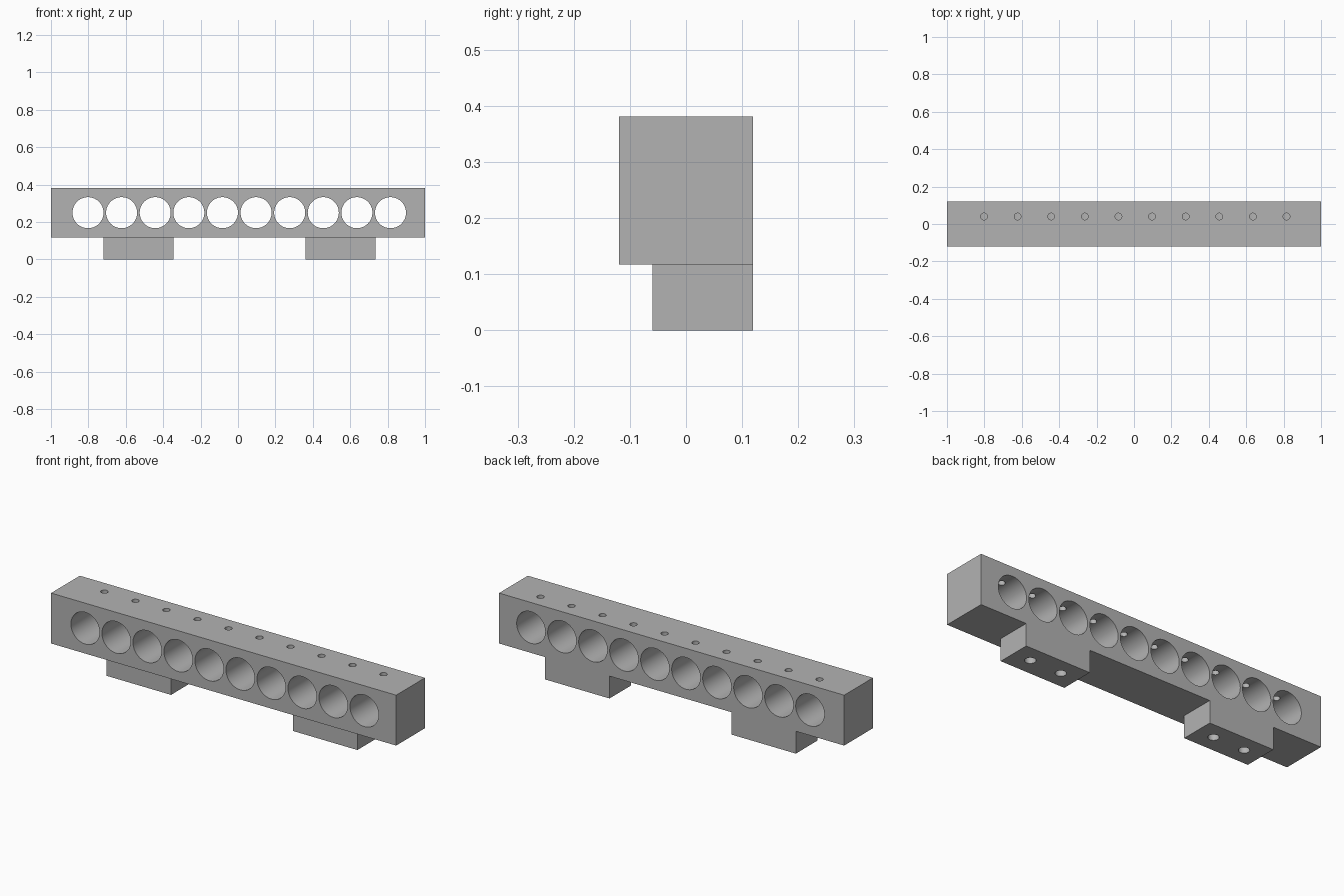
import bpy
import bmesh
from mathutils import Matrix, Vector
from math import pi

default = bpy.data.objects.get("Cube")
if default:
    bpy.data.objects.remove(default, do_unlink=True)

grey = bpy.data.materials.new("plain grey")
grey.use_nodes = True
COLOUR = (0.45, 0.45, 0.45, 1)
grey.diffuse_color = COLOUR
grey.node_tree.nodes["Principled BSDF"].inputs["Base Color"].default_value = COLOUR

HALF_DEPTH = 0.119
BAR_BOTTOM, BAR_TOP = 0.117, 0.381
BORES = [-0.802 + 0.1797 * i for i in range(10)]
BORE_Z, BORE_R = 0.25, 0.083


def make_object(name, bm):
    mesh = bpy.data.meshes.new(name)
    bm.to_mesh(mesh)
    bm.free()
    mesh.materials.append(grey)
    obj = bpy.data.objects.new(name, mesh)
    bpy.context.collection.objects.link(obj)
    return obj


def box(name, low, high):
    low, high = Vector(low), Vector(high)
    bm = bmesh.new()
    matrix = Matrix.Translation((low + high) / 2) @ Matrix.Diagonal((*(high - low), 1))
    bmesh.ops.create_cube(bm, size=1, matrix=matrix)
    return make_object(name, bm)


def cylinders(name, centres, radius, length, turn=0.0, sides=32):
    bm = bmesh.new()
    for centre in centres:
        matrix = Matrix.Translation(centre) @ Matrix.Rotation(turn, 4, "X")
        bmesh.ops.create_cone(bm, cap_ends=True, segments=sides, radius1=radius,
                              radius2=radius, depth=length, matrix=matrix)
    return make_object(name, bm)


def combine(target, other, operation):
    mod = target.modifiers.new(other.name, "BOOLEAN")
    mod.operation, mod.solver, mod.object = operation, "EXACT", other
    bpy.context.view_layer.objects.active = target
    bpy.ops.object.modifier_apply(modifier=mod.name)
    bpy.data.objects.remove(other, do_unlink=True)


# Long bar with two feet flush with its back
rack = box("drilled_bar", (-1, -HALF_DEPTH, BAR_BOTTOM), (1, HALF_DEPTH, BAR_TOP))
for side, start in (("right", -0.72), ("left", 0.36)):
    foot = box(side + "_foot", (start, -0.06, 0), (start + 0.374, HALF_DEPTH, 0.14))
    combine(rack, foot, "UNION")

# Row of large bores through the bar
combine(rack, cylinders("bore_cutters", [(x, 0, BORE_Z) for x in BORES],
                        BORE_R, 0.6, pi / 2, 64), "DIFFERENCE")

# Small screw holes from the top into each bore
combine(rack, cylinders("screw_cutters", [(x, 0.04, 0.35) for x in BORES],
                        0.018, 0.2), "DIFFERENCE")

# Blind mounting holes under the feet
mounts = [(BORES[i], 0.03, 0) for i in (1, 2, 7, 8)]
combine(rack, cylinders("mount_cutters", mounts, 0.026, 0.2), "DIFFERENCE")

# Smooth the holes, keep the block edges crisp
bpy.ops.object.select_all(action="DESELECT")
rack.select_set(True)
bpy.context.view_layer.objects.active = rack
bpy.ops.object.shade_smooth_by_angle(angle=pi / 6)
